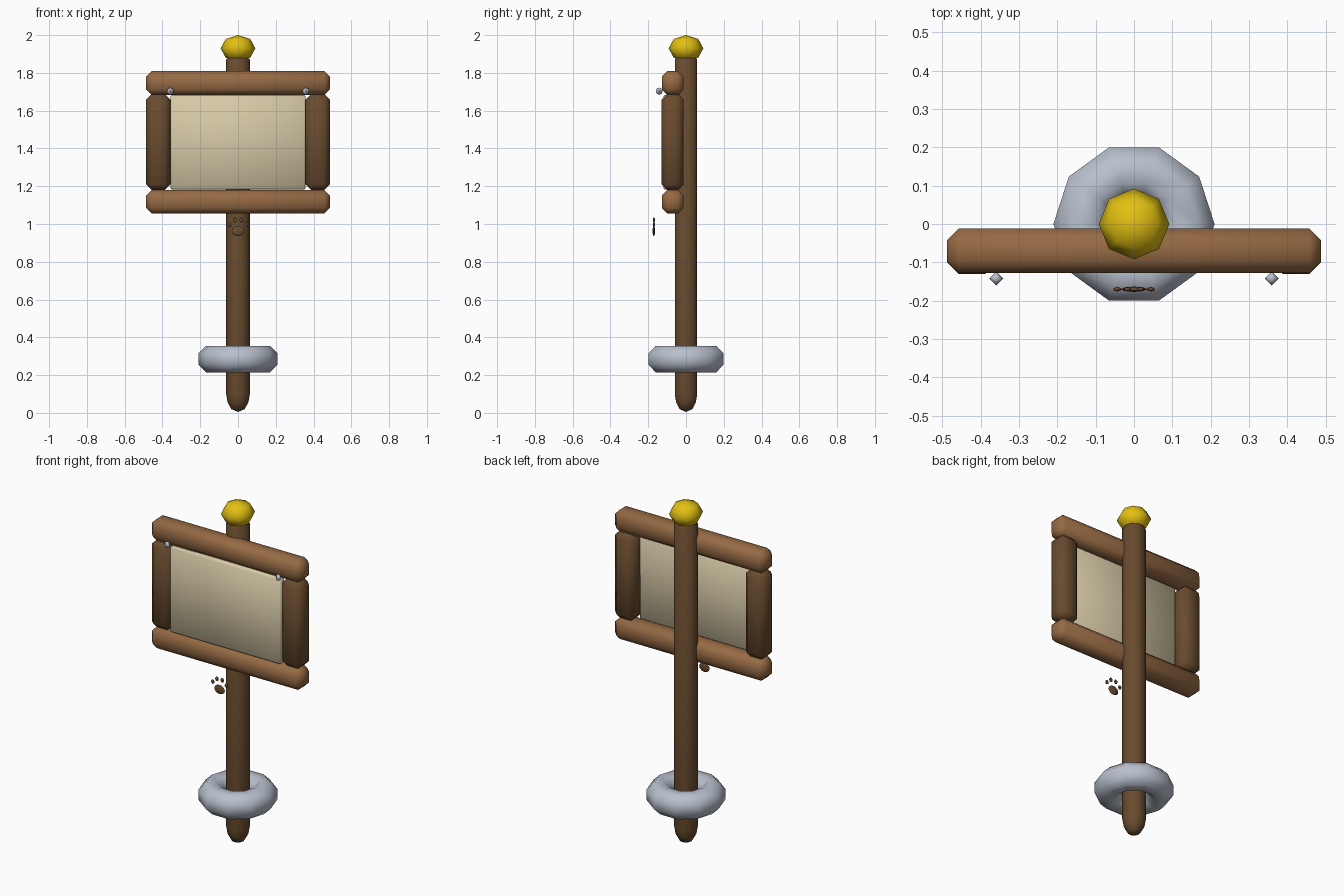
import bpy, bmesh, math
from mathutils import Matrix

if "Cube" in bpy.data.objects:
    bpy.data.objects.remove(bpy.data.objects["Cube"])


def material(name, rgb):
    m = bpy.data.materials.new(name)
    lin = [(c / 255 / 12.92 if c < 10 else ((c / 255 + 0.055) / 1.055) ** 2.4) for c in rgb]
    m.diffuse_color = (*lin, 1)
    m.use_nodes = True
    m.node_tree.nodes["Principled BSDF"].inputs["Base Color"].default_value = m.diffuse_color
    return m


LIGHT_WOOD = material("light wood", (150, 106, 68))
DARK_WOOD = material("dark wood", (105, 75, 46))
PAPER = material("parchment", (215, 202, 167))
STONE = material("pale grey", (184, 192, 205))
GOLD = material("gold", (226, 192, 18))


def finish(name, bm, mat, angle=60):
    bmesh.ops.recalc_face_normals(bm, faces=bm.faces)
    me = bpy.data.meshes.new(name)
    bm.to_mesh(me)
    bm.free()
    me.materials.append(mat)
    ob = bpy.data.objects.new(name, me)
    bpy.context.collection.objects.link(ob)
    bpy.ops.object.select_all(action='DESELECT')
    ob.select_set(True)
    bpy.context.view_layer.objects.active = ob
    bpy.ops.object.shade_smooth_by_angle(angle=math.radians(angle))
    return ob


def box(name, lo, hi, bevel, mat):
    """Chamfered block between two corners."""
    bm = bmesh.new()
    size = [b - a for a, b in zip(lo, hi)]
    mid = [(a + b) / 2 for a, b in zip(lo, hi)]
    bmesh.ops.create_cube(bm, size=1, matrix=Matrix.Translation(mid) @ Matrix.Diagonal((*size, 1)))
    bmesh.ops.bevel(bm, geom=bm.edges[:], offset=bevel, segments=1, affect='EDGES')
    return finish(name, bm, mat)


def ball(name, centre, radii, segments, rings, mat):
    bm = bmesh.new()
    bmesh.ops.create_uvsphere(bm, u_segments=segments, v_segments=rings, radius=1,
                              matrix=Matrix.Translation(centre) @ Matrix.Diagonal((*radii, 1)))
    return finish(name, bm, mat)


def lathe(name, profile, sides, mat, closed=False):
    """Spin (radius, z) points about the z axis."""
    bm = bmesh.new()
    verts = [bm.verts.new((r, 0, z)) for r, z in profile]
    pairs = list(zip(verts, verts[1:]))
    if closed:
        pairs.append((verts[-1], verts[0]))
    edges = [bm.edges.new(p) for p in pairs]
    bmesh.ops.spin(bm, geom=verts + edges, axis=(0, 0, 1), cent=(0, 0, 0),
                   angle=math.tau, steps=sides, use_duplicate=False)
    bmesh.ops.remove_doubles(bm, verts=bm.verts[:], dist=0.0005)
    return finish(name, bm, mat)


# Post with a blunt point at the bottom, and its gold knob
lathe("post", [(0, 0.005), (0.035, 0.02), (0.055, 0.055), (0.0625, 0.1),
               (0.0625, 1.87), (0.055, 1.88), (0, 1.88)], 10, DARK_WOOD)
ball("gold_knob", (0, 0, 1.93), (0.092, 0.092, 0.07), 8, 4, GOLD)

# Stone ring around the post
ring = [(0.14 + 0.0758 * math.cos(math.radians(22.5 + 45 * i)),
         0.285 + 0.0758 * math.sin(math.radians(22.5 + 45 * i))) for i in range(8)]
lathe("stone_ring", ring, 10, STONE, closed=True)

# Sign frame
box("top_beam", (-0.487, -0.128, 1.683), (0.487, -0.012, 1.81), 0.03, LIGHT_WOOD)
box("bottom_beam", (-0.487, -0.128, 1.055), (0.487, -0.012, 1.18), 0.03, LIGHT_WOOD)
for side, s in (("left", -1), ("right", 1)):
    x = sorted((s * 0.357, s * 0.487))
    box(side + "_upright", (x[0], -0.13, 1.18), (x[1], -0.012, 1.688), 0.03, DARK_WOOD)
    ball(side + "_nail", (s * 0.359, -0.142, 1.703), (0.018, 0.018, 0.019), 4, 4, STONE)

# Notice sheet
box("notice_sheet", (-0.358, -0.12, 1.183), (0.358, -0.08, 1.683), 0.008, PAPER)

# Paw emblem in front of the post
ball("paw_pad", (0, -0.17, 0.963), (0.034, 0.007, 0.027), 8, 6, DARK_WOOD)
for side, s in (("left", -1), ("right", 1)):
    ball(side + "_outer_toe", (s * 0.044, -0.17, 0.997), (0.011, 0.006, 0.013), 6, 4, DARK_WOOD)
    ball(side + "_inner_toe", (s * 0.017, -0.17, 1.021), (0.011, 0.006, 0.014), 6, 4, DARK_WOOD)
